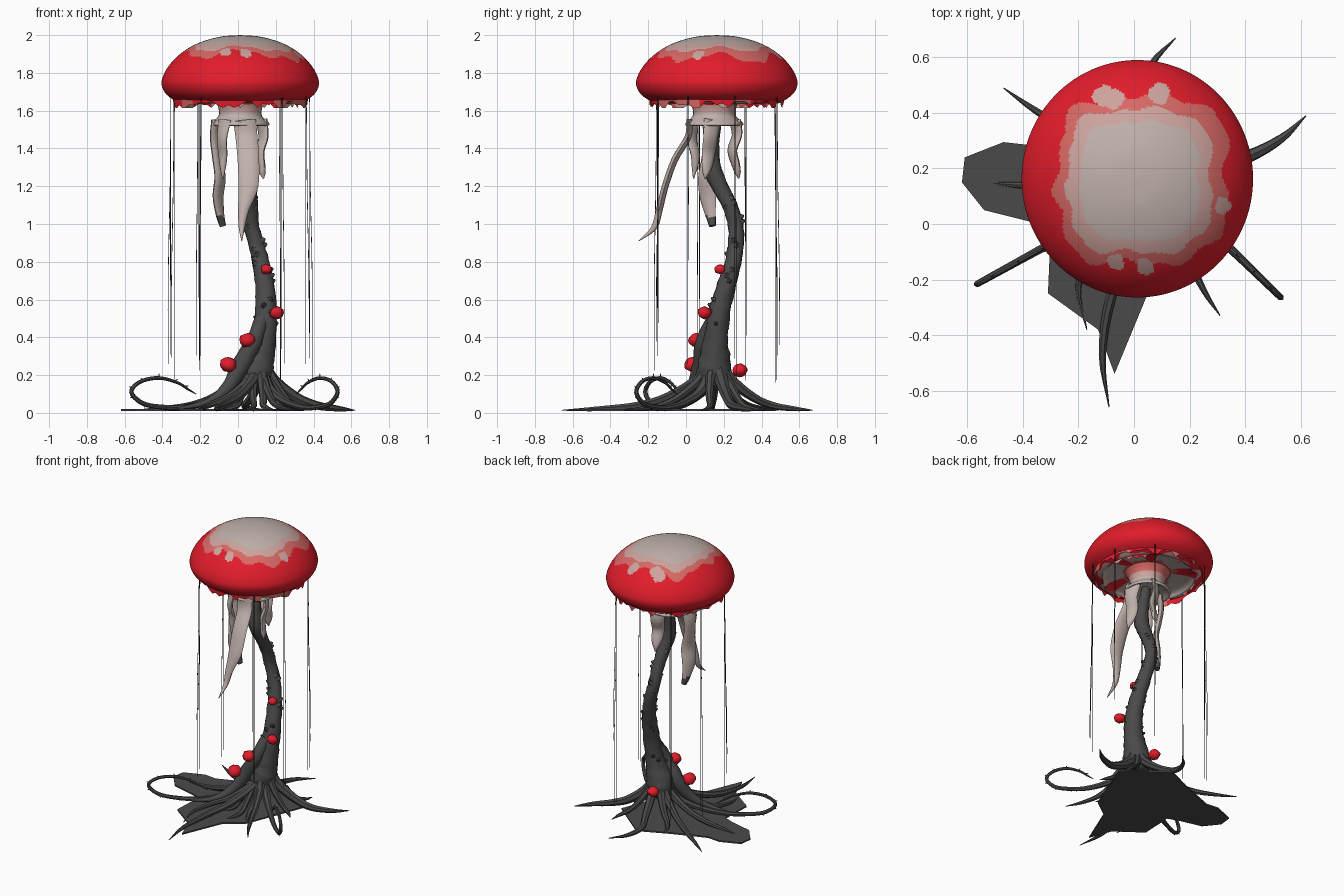
import bpy, bmesh, math, random
from mathutils import Vector, Matrix

random.seed(7)
if "Cube" in bpy.data.objects:
    bpy.data.objects.remove(bpy.data.objects["Cube"])


def material(name, r, g, b):
    m = bpy.data.materials.new(name)
    m.use_nodes = True
    m.diffuse_color = (r, g, b, 1)
    m.node_tree.nodes["Principled BSDF"].inputs["Base Color"].default_value = (r, g, b, 1)
    return m


RED = material("red", 0.76, 0.012, 0.024)
PINK = material("pink", 0.68, 0.14, 0.13)
BLUSH = material("blush", 0.61, 0.37, 0.34)
PALE = material("pale", 0.53, 0.44, 0.41)
BARK = material("dark_bark", 0.068, 0.068, 0.068)
BLACK = material("black", 0.025, 0.025, 0.025)


def finish(name, bm, mats, smooth=True):
    bmesh.ops.recalc_face_normals(bm, faces=bm.faces[:])
    mesh = bpy.data.meshes.new(name)
    bm.to_mesh(mesh)
    bm.free()
    for m in mats:
        mesh.materials.append(m)
    ob = bpy.data.objects.new(name, mesh)
    bpy.context.collection.objects.link(ob)
    if smooth:
        bpy.ops.object.select_all(action='DESELECT')
        ob.select_set(True)
        bpy.context.view_layer.objects.active = ob
        bpy.ops.object.shade_smooth_by_angle(angle=math.radians(50))


def spline(pts, steps):
    """Smooth path through points of any dimension."""
    pts = [Vector(p) for p in pts]
    ext = [2 * pts[0] - pts[1]] + pts + [2 * pts[-1] - pts[-2]]
    out = []
    for a, b, c, d in zip(ext, ext[1:], ext[2:], ext[3:]):
        for i in range(steps):
            t = i / steps
            out.append(0.5 * (2 * b + (c - a) * t + (2 * a - 5 * b + 4 * c - d) * t * t
                              + (3 * b - a - 3 * c + d) * t ** 3))
    return out + [pts[-1]]


def bridge(bm, rings):
    for a, b in zip(rings, rings[1:]):
        n = len(a)
        for i in range(n):
            bm.faces.new((a[i], a[(i + 1) % n], b[(i + 1) % n], b[i]))


def sweep(bm, pts, sides=7, steps=4, thick=None, across=(0.31, 0.9, 0.2), rough=0):
    """Tapered tube through (x, y, z, radius); thick makes it a ribbon."""
    path = spline(pts, steps)
    pos = [Vector(p[:3]) for p in path]
    rings, side = [], Vector(across)
    for i, p in enumerate(pos):
        tan = (pos[min(i + 1, len(pos) - 1)] - pos[max(i - 1, 0)]).normalized()
        side = (side - tan * side.dot(tan)).normalized()
        up = tan.cross(side)
        r = max(path[i][3], 0.001)
        h = min(thick, r) if thick else r
        ring = []
        for k in range(sides):
            a = math.tau * k / sides
            f = 1 + random.uniform(-rough, rough)
            ring.append(bm.verts.new(p + f * (side * r * math.cos(a) + up * h * math.sin(a))))
        rings.append(ring)
    bridge(bm, rings)
    bm.faces.new(rings[0])
    bm.faces.new(rings[-1])
    return path


def lathe(bm, profile, cx, cy, segs, squash=1):
    rings = []
    for r, z in profile:
        r = max(r, 0.001)
        rings.append([bm.verts.new((cx + r * squash * math.cos(math.tau * k / segs),
                                    cy + r * math.sin(math.tau * k / segs), z))
                      for k in range(segs)])
    bridge(bm, rings)
    bm.faces.new(rings[0])
    bm.faces.new(rings[-1])


def cone(bm, base, direction, r, length, sides=5, tip=0.001):
    rot = Vector(direction).to_track_quat('Z', 'Y').to_matrix().to_4x4()
    m = Matrix.Translation(base) @ rot @ Matrix.Translation((0, 0, length / 2))
    bmesh.ops.create_cone(bm, cap_ends=True, segments=sides, radius1=r, radius2=tip,
                          depth=length, matrix=m)


# Cap, painted by distance from a soft square centre
CX, CY = 0.012, 0.163
SPOTS = [(-0.11, 0.46, .038), (-0.07, 0.45, .034), (0.09, 0.47, .038), (0.32, 0.065, .03),
         (-0.065, -0.135, .03), (0.04, -0.155, .032)]
bm = bmesh.new()
cap_profile = [(0, 2.0), (.1, 1.993), (.2, 1.968), (.28, 1.932), (.35, 1.88), (.4, 1.82),
               (.425, 1.765), (.424, 1.725), (.4, 1.685), (.35, 1.65), (.31, 1.637),
               (.27, 1.66), (.12, 1.68)]
lathe(bm, [tuple(p) for p in spline(cap_profile, 9)], CX, CY, 240, 0.975)
for f in bm.faces:
    c = f.calc_center_median()
    dx, dy = c.x - 0.02, c.y - 0.155
    ang = math.atan2(dy, dx)
    wob = 0.008 * math.sin(7 * ang + 1) + 0.006 * math.sin(13 * ang)
    if c.z > 1.74:
        d = (abs(dx) ** 3.5 + abs(dy) ** 3.5) ** (1 / 3.5)
        wide = 0.02 * max(0, math.cos(ang - 0.4))
        f.material_index = (3 if d + wob / 2 < 0.212 else 2 if d + wob < 0.258
                            else 1 if d + 1.5 * wob - wide < 0.295 else 0)
        if any(math.hypot(c.x - x, c.y - y) < r + 0.004 * math.sin(60 * c.x + 90 * c.y)
               for x, y, r in SPOTS):
            f.material_index = 2
    else:
        d = math.hypot(c.x - CX, c.y - CY) + 2 * wob
        patch = math.sin(5 * ang + 2) + 0.6 * math.sin(9 * ang) > 0.5
        f.material_index = (0 if d > 0.325 else 2 if d > 0.30 else 1 if d < 0.165
                            else 0 if patch else 3)
finish("cap", bm, [RED, PINK, BLUSH, PALE])

# Ragged curtains hanging under the rim
for name, rad, odds in (("outer_fringe", .355, (0, 0, 0, 1)), ("inner_fringe", .305, (0, 1, 2, 2))):
    bm = bmesh.new()
    lows = [random.choice((1.648, 1.64, 1.63, 1.615)) for _ in range(72)]
    rings = []
    for r, drop in ((rad + .004, False), (rad, True), (rad - .004, False)):
        rings.append([bm.verts.new((CX + r * math.cos(math.tau * k / 72),
                                    CY + r * math.sin(math.tau * k / 72),
                                    low if drop else 1.668)) for k, low in enumerate(lows)])
    bridge(bm, rings)
    shades = [random.choice(odds) for _ in range(24)]
    for i, f in enumerate(bm.faces):
        f.material_index = shades[i % 72 // 3]
    finish(name, bm, [RED, PINK, BLUSH])

# Collar below the cap
bm = bmesh.new()
collar = [(.16, 1.69), (.13, 1.65), (.115, 1.61), (.116, 1.57), (.152, 1.535), (.145, 1.52),
          (.1, 1.545), (0, 1.55)]
lathe(bm, [tuple(p) for p in spline(collar, 4)], CX, 0.15, 28)
for f in bm.faces:
    z = f.calc_center_median().z
    f.material_index = 1 if z > 1.63 else 2 if z > 1.585 else 0
finish("collar", bm, [PALE, PINK, BLUSH])

# Hanging ribbons: path with half width, and the direction across
RIBBONS = {
    "front_ribbon": ([(.035, .02, 1.55, .06), (.045, .01, 1.46, .058), (.055, -.06, 1.34, .057),
                      (.055, -.11, 1.2, .052), (.03, -.14, 1.08, .03), (.02, -.17, .98, .016),
                      (.02, -.25, .91, .002)], (1, 0, 0)),
    "right_ribbon": ([(-.11, .13, 1.55, .055), (-.122, .13, 1.46, .044), (-.112, .12, 1.36, .042),
                      (-.095, .11, 1.25, .052), (-.105, .115, 1.15, .05), (-.095, .13, 1.05, .032),
                      (-.08, .14, .99, .018)], (.5, .85, 0)),
    "left_ribbon": ([(.125, .14, 1.55, .052), (.135, .13, 1.46, .044), (.115, .12, 1.38, .04),
                     (.125, .11, 1.3, .03), (.135, .1, 1.24, .003)], (-.5, .85, 0)),
    "back_ribbon": ([(.04, .26, 1.55, .055), (.04, .27, 1.47, .046), (.05, .245, 1.39, .042),
                     (.05, .265, 1.31, .033), (.05, .28, 1.24, .003)], (.85, .5, 0)),
    "side_ribbon": ([(-.07, .04, 1.55, .045), (-.085, .03, 1.45, .034), (-.08, .05, 1.36, .028),
                     (-.08, .04, 1.24, .003)], (1, -1, 0)),
}
for name, (pts, across) in RIBBONS.items():
    bm = bmesh.new()
    sweep(bm, pts, 10, 4, 0.018, across)
    if name == "right_ribbon":
        for f in bm.faces:
            f.material_index = int(f.calc_center_median().z < 1.04)
    finish(name, bm, [PALE, BARK])

# Crooked trunk with low bumps, and a buttress at the front right
bm = bmesh.new()
trunk = [(.03, .16, 1.55, .03), (.04, .135, 1.4, .042), (.05, .135, 1.3, .05),
         (.06, .18, 1.2, .043), (.065, .23, 1.1, .04), (.07, .262, 1.0, .04),
         (.095, .265, .9, .042), (.12, .25, .8, .045), (.14, .215, .68, .05),
         (.148, .18, .55, .056), (.14, .16, .42, .063), (.12, .155, .32, .076),
         (.1, .15, .24, .092), (.1, .15, .18, .088), (.1, .15, .14, .06)]
for p in sweep(bm, trunk, 14, 4, rough=0.07)[12:-14]:
    a = random.uniform(0, math.tau)
    d = Vector((math.cos(a), math.sin(a), 0.4))
    cone(bm, Vector(p[:3]) + d * p[3] * 0.6, d, .028, p[3] * 0.4 + .012, 6, .005)
buttress = [(.13, .15, .5, .04), (.085, .095, .38, .044), (.02, .085, .26, .05),
            (-.05, .04, .14, .036), (-.15, -.03, .06, .022), (-.33, -.1, .02, .003)]
sweep(bm, buttress, 9, 4, rough=0.05)
finish("trunk", bm, [BARK])

# Red bulbs growing on the trunk
BULBS = [(.15, .18, .76, .03), (.205, .097, .53, .037), (.05, .055, .385, .042),
         (-.05, .035, .255, .046), (.065, .285, .225, .04)]
for i, (x, y, z, r) in enumerate(BULBS):
    bm = bmesh.new()
    bmesh.ops.create_icosphere(bm, subdivisions=2, radius=r, matrix=Matrix.Translation((x, y, z)))
    for v in bm.verts:
        v.co += Vector([random.uniform(-.1, .1) * r for _ in range(3)])
        v.co.z = z + (v.co.z - z) * 0.88
    finish("bulb_%d" % (i + 1), bm, [RED])

# Spreading roots: tip, thickness and sideways bend
ROOT = Vector((.1, .15, 0))
TIPS = [(.62, .39, .026, -.08), (.15, .67, .022, .18), (-.47, .49, .02, .02), (-.09, -.66, .022, -.1),
        (.31, -.33, .018, -.04), (-.17, -.38, .018, -.2), (-.54, .15, .02, .02), (.02, -.2, .018, .1),
        (.2, -.16, .02, -.1), (-.1, -.1, .02, .1), (.36, .08, .018, .1), (.3, .42, .018, -.1),
        (-.1, .4, .02, .1)]
bm = bmesh.new()
for x, y, r, b in TIPS:
    out = Vector((x, y, 0)) - ROOT
    length = out.length
    d = out / length
    bend = Vector((-d.y, d.x, 0)) * b * length
    span = length - .12
    stations = [(.04, 0, .27, r * 1.4), (.085, 0, .18, r * 1.4), (.12 + .2 * span, .5, .085, r * 1.1),
                (.12 + .45 * span, 1, .04, r * .9), (.12 + .75 * span, .8, .022, r * .6),
                (length, 0, .014, .002)]
    sweep(bm, [(*(ROOT + d * s + bend * k + Vector((0, 0, z))), w) for s, k, z, w in stations], 7, 4)
finish("roots", bm, [BARK])

# Two thorny roots that curl back into upright loops
LOOP = [(.06, .22, .035), (.16, .12, .028), (.34, .06, .02), (.54, .03, .016), (.7, .03, .014),
        (.86, .05, .013), (.95, .11, .012), (.88, .165, .011), (.74, .185, .01), (.6, .16, .008),
        (.52, .125, .006), (.46, .1, .002)]
for name, x, y in (("right_loop_root", -.6, -.235), ("left_loop_root", .55, -.285)):
    bm = bmesh.new()
    out = Vector((x, y, 0)) - ROOT
    pts = [(*(ROOT + out * s + Vector((0, 0, z))), w) for s, z, w in LOOP]
    centre = ROOT + out * .74 + Vector((0, 0, .11))
    for p in sweep(bm, pts, 7, 5)[20:-6:4]:
        q = Vector(p[:3])
        cone(bm, q, q - centre, .006, .024, 4)
    finish(name, bm, [BARK])

# Flat slab on the ground
bm = bmesh.new()
outline = [(.34, .25), (.07, .47), (-.13, .38), (-.38, .285), (-.47, .295), (-.61, .24), (-.62, .15),
           (-.54, .05), (-.38, .01), (-.3, -.02), (-.31, -.25), (-.13, -.38), (-.07, -.54),
           (.05, -.25), (.18, -.155)]
rings = [[bm.verts.new((x, y, z)) for x, y in outline] for z in (.01, .02)]
bridge(bm, rings)
for ring in rings:
    bm.faces.new(ring)
finish("ground_slab", bm, [BARK], smooth=False)

# Fine threads hanging in pairs from the rim
bm = bmesh.new()
for angle in (14, 56, 125, 156, 194, 236, 305, 336):
    a = math.radians(angle)
    out, turn = Vector((math.cos(a), math.sin(a), 0)), Vector((-math.sin(a), math.cos(a), 0))
    for off in (0, .015):
        low = random.uniform(.15, .34)
        sweep(bm, [(*(Vector((CX, CY, z)) + out * (.38 + off * t) + turn * off * .5), w)
                   for z, t, w in ((1.68, 0, .002), (1.2, .3, .002), (.7, 1, .002), (low, 1, .001))],
              3, 3)
finish("threads", bm, [BLACK])
